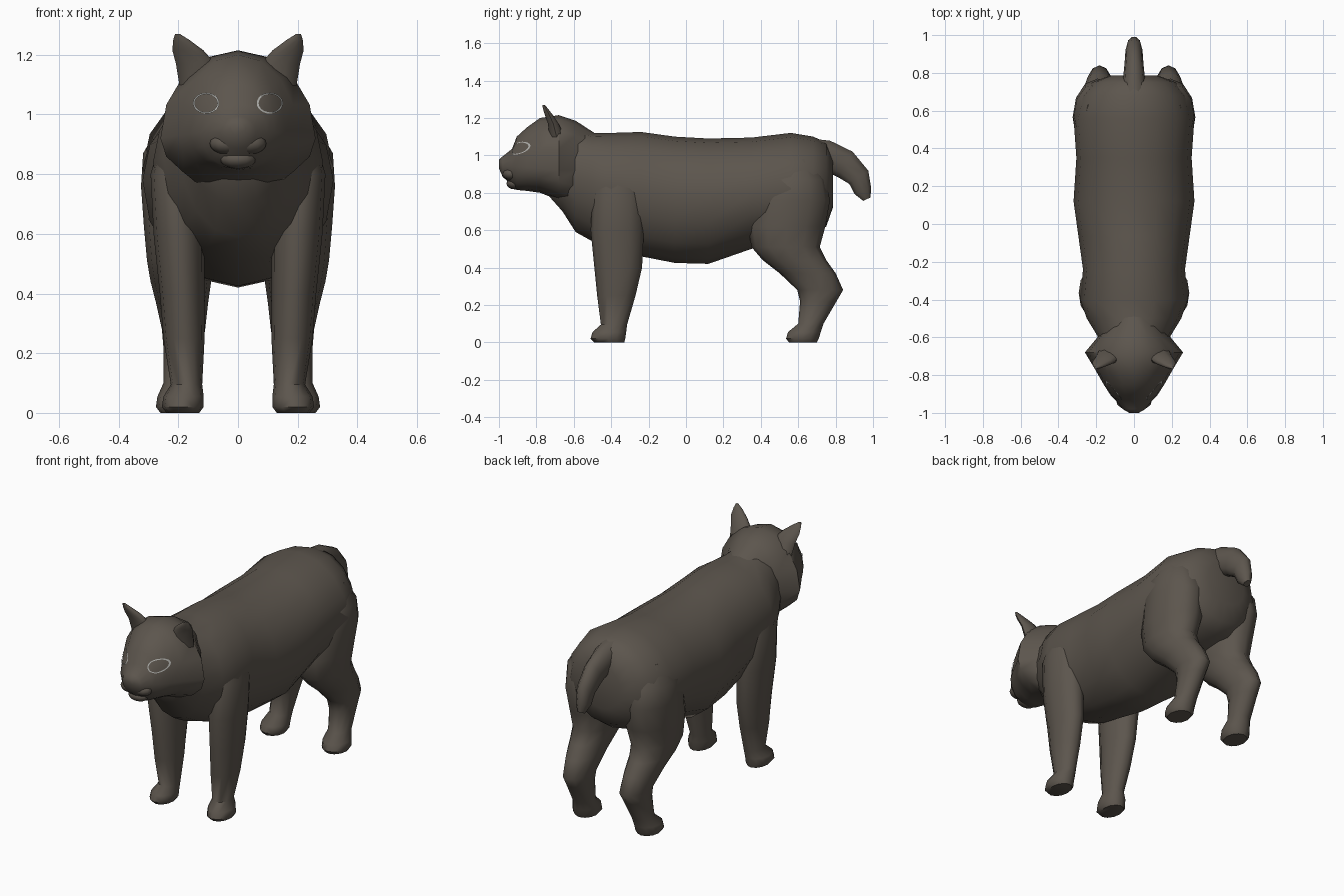
import bpy, bmesh, math
from mathutils import Vector
from mathutils.bvhtree import BVHTree


def material(name, color):
    m = bpy.data.materials.new(name)
    m.diffuse_color = (*color, 1)
    return m


FUR = material("dark brown fur", (0.108, 0.092, 0.075))
RIM = material("pale eye rim", (0.42, 0.42, 0.40))


def finish(name, bm, mat, angle=50):
    bmesh.ops.recalc_face_normals(bm, faces=bm.faces)
    me = bpy.data.meshes.new(name)
    bm.to_mesh(me)
    bm.free()
    me.materials.append(mat)
    ob = bpy.data.objects.new(name, me)
    bpy.context.collection.objects.link(ob)
    bpy.ops.object.select_all(action='DESELECT')
    ob.select_set(True)
    bpy.context.view_layer.objects.active = ob
    bpy.ops.object.shade_smooth_by_angle(angle=math.radians(angle))
    return ob


def loft(name, rings, sides=16, side=1):
    """Rings: x, y, z, x radius, radius towards +v, radius towards -v, tilt of v from y to z."""
    bm = bmesh.new()
    loops = []
    for x, y, z, rx, up, down, tilt in rings:
        t = math.radians(tilt)
        loop = []
        for i in range(sides):
            a = 2 * math.pi * i / sides
            r = math.sin(a) * (up if math.sin(a) > 0 else down)
            loop.append(bm.verts.new((side * (x + rx * math.cos(a)),
                                      y + r * math.cos(t), z + r * math.sin(t))))
        loops.append(loop)
    for a, b in zip(loops, loops[1:]):
        for i in range(sides):
            j = (i + 1) % sides
            bm.faces.new((a[i], a[j], b[j], b[i]))
    bm.faces.new(loops[0])
    bm.faces.new(loops[-1])
    return finish(name, bm, FUR)


def trunk(name, sections):
    """Sections along y: y, bottom, top, half width, height of the widest point."""
    return loft(name, [(0, y, m, w, t - m, m - b, 90) for y, b, t, w, m in sections])


def limb(name, sections, side):
    """Sections along z: z, front y, back y, inner x, outer x."""
    return loft(name, [((i + o) / 2, (f + b) / 2, z, (o - i) / 2, (b - f) / 2, (b - f) / 2, 0)
                       for z, f, b, i, o in sections], 12, side)


# Torso with the neck running into the head
trunk("body", [
    (-0.74, 0.79, 1.12, 0.13, 0.95),
    (-0.66, 0.70, 1.13, 0.17, 0.92),
    (-0.59, 0.59, 1.14, 0.195, 0.88),
    (-0.50, 0.54, 1.12, 0.25, 0.86),
    (-0.40, 0.50, 1.12, 0.285, 0.84),
    (-0.24, 0.46, 1.125, 0.27, 0.82),
    (-0.06, 0.425, 1.10, 0.295, 0.79),
    (0.12, 0.42, 1.09, 0.32, 0.78),
    (0.35, 0.50, 1.095, 0.305, 0.80),
    (0.56, 0.55, 1.12, 0.32, 0.82),
    (0.68, 0.57, 1.10, 0.285, 0.82),
    (0.75, 0.62, 1.07, 0.22, 0.83),
    (0.785, 0.72, 0.98, 0.13, 0.84)])

# Head with wide low cheeks and a short snout
head = trunk("head", [
    (-1.00, 0.93, 0.975, 0.025, 0.955),
    (-0.98, 0.885, 0.995, 0.06, 0.94),
    (-0.93, 0.84, 1.035, 0.10, 0.94),
    (-0.905, 0.815, 1.10, 0.125, 0.94),
    (-0.85, 0.81, 1.15, 0.16, 0.935),
    (-0.78, 0.80, 1.20, 0.20, 0.93),
    (-0.68, 0.76, 1.215, 0.26, 0.92),
    (-0.59, 0.70, 1.185, 0.185, 0.92),
    (-0.49, 0.78, 1.12, 0.12, 0.95)])

# Tail curving down from the rump
loft("tail", [
    (0, 0.62, 1.03, 0.09, 0.07, 0.07, 95),
    (0, 0.75, 1.00, 0.06, 0.085, 0.085, 75),
    (0, 0.85, 0.95, 0.05, 0.085, 0.08, 60),
    (0, 0.92, 0.88, 0.045, 0.07, 0.06, 35),
    (0, 0.945, 0.81, 0.038, 0.05, 0.05, 20),
    (0, 0.965, 0.765, 0.02, 0.025, 0.02, 25)], 10)

for s, label in ((1, "left"), (-1, "right")):
    # Front leg with its paw
    limb("front_leg_" + label, [
        (0.0, -0.49, -0.33, 0.13, 0.24),
        (0.02, -0.51, -0.325, 0.115, 0.255),
        (0.055, -0.50, -0.32, 0.115, 0.25),
        (0.095, -0.455, -0.315, 0.12, 0.225),
        (0.25, -0.475, -0.27, 0.112, 0.25),
        (0.40, -0.49, -0.235, 0.112, 0.262),
        (0.60, -0.51, -0.225, 0.112, 0.283),
        (0.80, -0.50, -0.23, 0.13, 0.293),
        (0.93, -0.46, -0.28, 0.14, 0.255)], s)

    # Hind leg: thigh, hock and paw
    limb("hind_leg_" + label, [
        (0.0, 0.55, 0.70, 0.14, 0.26),
        (0.02, 0.535, 0.71, 0.125, 0.275),
        (0.055, 0.545, 0.72, 0.125, 0.27),
        (0.10, 0.60, 0.735, 0.13, 0.25),
        (0.22, 0.61, 0.805, 0.12, 0.25),
        (0.28, 0.595, 0.84, 0.11, 0.255),
        (0.37, 0.50, 0.80, 0.10, 0.275),
        (0.44, 0.41, 0.75, 0.09, 0.293),
        (0.51, 0.35, 0.715, 0.07, 0.305),
        (0.62, 0.33, 0.745, 0.05, 0.315),
        (0.76, 0.36, 0.77, 0.06, 0.325),
        (0.87, 0.41, 0.745, 0.08, 0.318),
        (0.98, 0.48, 0.68, 0.10, 0.255)], s)

    # Ear
    loft("ear_" + label, [
        (0.125, -0.69, 1.09, 0.07, 0.05, 0.04, 0),
        (0.142, -0.71, 1.17, 0.066, 0.03, 0.03, 0),
        (0.168, -0.73, 1.215, 0.052, 0.02, 0.025, 0),
        (0.190, -0.75, 1.25, 0.027, 0.012, 0.016, 0),
        (0.203, -0.76, 1.27, 0.008, 0.006, 0.008, 0)], 10, s)

    # Muzzle pad
    bm = bmesh.new()
    bmesh.ops.create_uvsphere(bm, u_segments=12, v_segments=8, radius=1)
    for v in bm.verts:
        v.co = Vector((s * 0.04 + v.co.x * 0.055, -0.935 + v.co.y * 0.045, 0.902 + v.co.z * 0.035))
    finish("muzzle_" + label, bm, FUR)

# Chin
bm = bmesh.new()
bmesh.ops.create_uvsphere(bm, u_segments=12, v_segments=8, radius=1)
for v in bm.verts:
    v.co = Vector((v.co.x * 0.06, -0.915 + v.co.y * 0.045, 0.85 + v.co.z * 0.032))
finish("chin", bm, FUR)

# Thin eye rims laid onto the face
tree = BVHTree.FromPolygons([v.co for v in head.data.vertices],
                            [p.vertices for p in head.data.polygons])
for s, label in ((1, "left"), (-1, "right")):
    bm = bmesh.new()
    loops = []
    for k in (0.86, 1.0):
        loop = []
        for i in range(24):
            a = 2 * math.pi * i / 24
            start = Vector((s * 0.105 + 0.044 * k * math.cos(a), -2, 1.037 + 0.035 * k * math.sin(a)))
            hit, normal, _, _ = tree.ray_cast(start, Vector((0, 1, 0)))
            loop.append(bm.verts.new(hit + Vector((s * 0.002, -0.004, 0.001))))
        loops.append(loop)
    for i in range(24):
        j = (i + 1) % 24
        bm.faces.new((loops[0][i], loops[0][j], loops[1][j], loops[1][i]))
    rim = finish("eye_rim_" + label, bm, RIM)
    if sum(p.normal.y for p in rim.data.polygons) > 0:
        rim.data.flip_normals()
